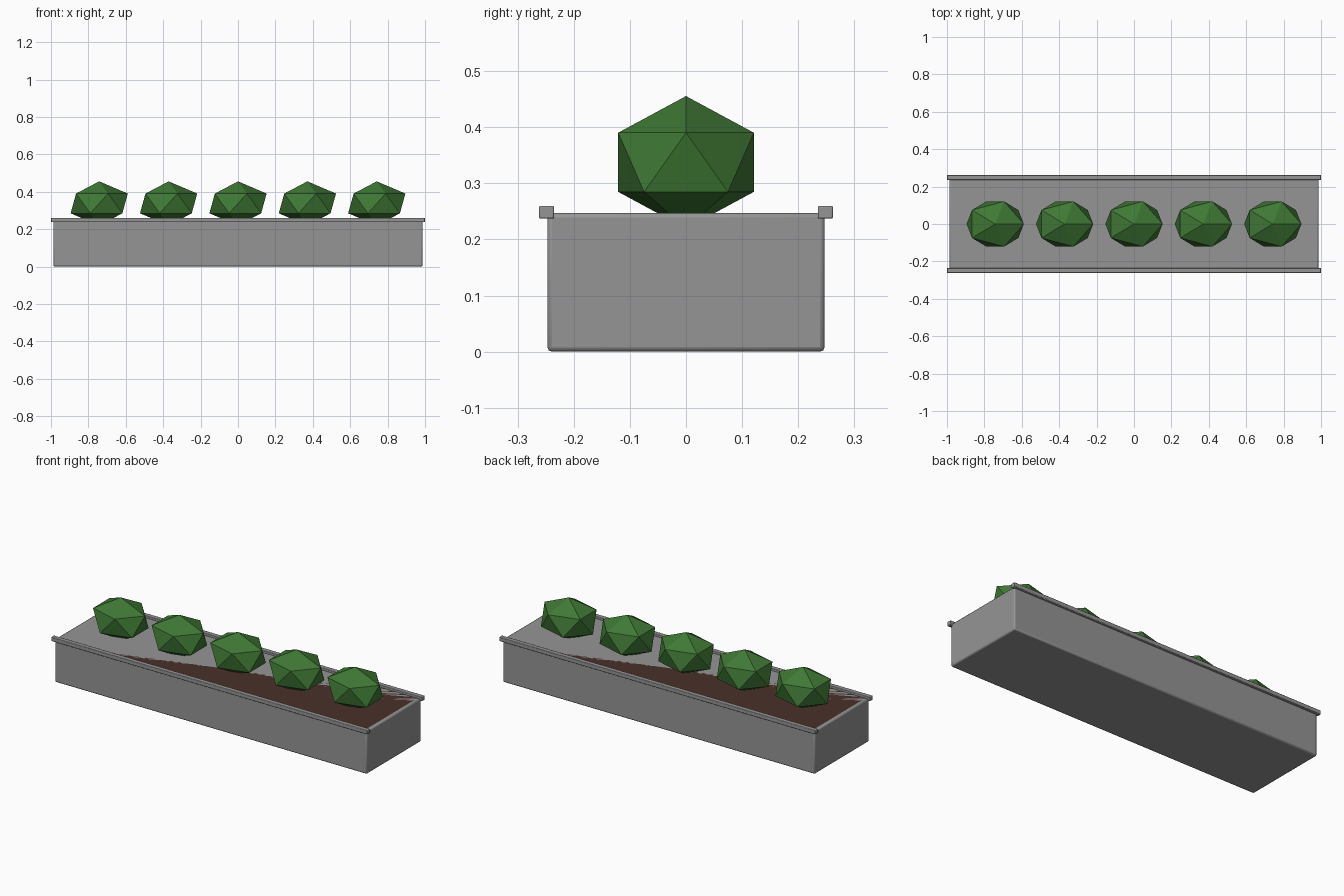
import bpy

if "Cube" in bpy.data.objects:
    bpy.data.objects.remove(bpy.data.objects["Cube"])

def material(name, color):
    m = bpy.data.materials.new(name)
    m.diffuse_color = (*color, 1)
    m.use_nodes = True
    m.node_tree.nodes["Principled BSDF"].inputs["Base Color"].default_value = m.diffuse_color
    return m

stone = material("grey stone", (0.30, 0.30, 0.30))
earth = material("brown soil", (0.07, 0.03, 0.022))
leaf = material("green leaves", (0.05, 0.19, 0.035))

def box(name, x, y, z, mat, bevel=0.0):
    bpy.ops.mesh.primitive_cube_add(size=1)
    o = bpy.context.object
    o.name = name
    for v in o.data.vertices:
        v.co = [r[0] if c < 0 else r[1] for c, r in zip(v.co, (x, y, z))]
    o.data.materials.append(mat)
    if bevel:
        b = o.modifiers.new("bevel", 'BEVEL')
        b.width = bevel
        b.segments = 2
        bpy.ops.object.shade_smooth_by_angle()
    return o

# Planter trough
box("planter", (-0.987, 0.987), (-0.247, 0.247), (0, 0.247), stone, 0.008)

# Soil bed, flush with the planter top
box("soil", (-0.97, 0.97), (-0.235, 0.235), (0.2, 0.247), earth)

# Long edge rails
for side, name in ((-1, "front_rail"), (1, "back_rail")):
    y = sorted((side * 0.235, side * 0.262))
    box(name, (-1, 1), y, (0.237, 0.26), stone, 0.003)

# Row of low-poly bushes
for i in range(5):
    bpy.ops.mesh.primitive_ico_sphere_add(subdivisions=1, radius=1)
    o = bpy.context.object
    o.name = f"bush_{i + 1}"
    for v in o.data.vertices:
        v.co = (v.co.x * 0.171, v.co.y * 0.142, v.co.z * 0.118)
    o.location = ((i - 2) * 0.371, 0, 0.3375)
    o.data.materials.append(leaf)
